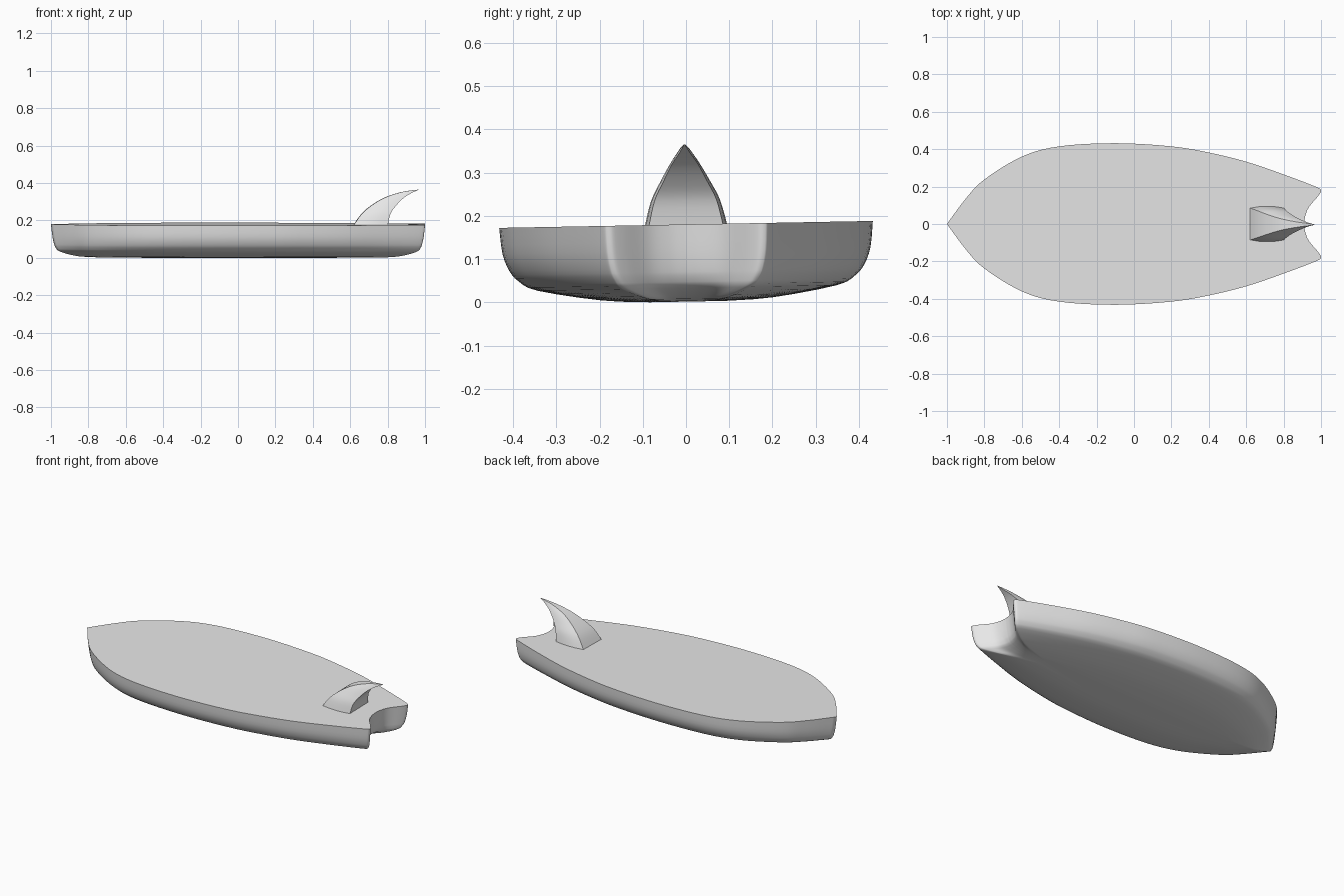
import bpy
from mathutils import Vector

if "Cube" in bpy.data.objects:
    bpy.data.objects.remove(bpy.data.objects["Cube"])

TILT = 0.0186  # the whole board leans slightly to one side

grey = bpy.data.materials.new("light grey")
grey.use_nodes = True
grey.diffuse_color = (0.8, 0.8, 0.8, 1)
grey.node_tree.nodes["Principled BSDF"].inputs["Base Color"].default_value = (0.8, 0.8, 0.8, 1)


def spline(points, steps):
    """Smooth curve passing through every point."""
    p = [Vector(q) for q in points]
    p = [p[0]] + p + [p[-1]]
    out = []
    for a, b, c, d in zip(p, p[1:], p[2:], p[3:]):
        for i in range(steps):
            t = i / steps
            out.append(0.5 * (2 * b + (c - a) * t + (2 * a - 5 * b + 4 * c - d) * t * t
                              + (3 * b - a - 3 * c + d) * t ** 3))
    return out + [p[-1]]


def loft(name, rings, angle):
    """Skin a stack of equal rings, bottom to top, and cap both ends."""
    n = len(rings[0])
    verts = [(x, y - TILT * (z - 0.18), z + TILT * y) for ring in rings for x, y, z in ring]
    faces = [(r * n + i, r * n + (i + 1) % n, (r + 1) * n + (i + 1) % n, (r + 1) * n + i)
             for r in range(len(rings) - 1) for i in range(n)]
    faces.append(tuple(reversed(range(n))))
    faces.append(tuple(range(len(verts) - n, len(verts))))
    mesh = bpy.data.meshes.new(name)
    mesh.from_pydata(verts, [], faces)
    mesh.materials.append(grey)
    obj = bpy.data.objects.new(name, mesh)
    bpy.context.collection.objects.link(obj)
    bpy.ops.object.select_all(action="DESELECT")
    bpy.context.view_layer.objects.active = obj
    obj.select_set(True)
    bpy.ops.object.shade_smooth_by_angle(angle=angle)
    return obj


# Board: half outline from pointed nose to the notch between the tail lobes
half = spline([(-1, 0), (-0.9, 0.135), (-0.8, 0.238), (-0.6, 0.36), (-0.4, 0.415), (-0.1, 0.432),
               (0.2, 0.415), (0.4, 0.382), (0.6, 0.333), (0.8, 0.265), (0.97, 0.2),
               (1, 0.18), (0.985, 0.15), (0.935, 0.09), (0.915, 0.04), (0.91, 0)], 5)
outline = [(x, -y) for x, y in half] + [(x, y) for x, y in reversed(half[1:-1])]

# Rounded hull section as length scale, width scale and height
section = spline([(0.7, 0.2, 0.0016), (0.85, 0.46, 0.008), (0.95, 0.8, 0.033), (0.975, 0.9, 0.055),
                  (0.985, 0.95, 0.08), (0.993, 0.985, 0.12), (1, 1, 0.18)], 3)
loft("board", [[(x * sx, y * sy, z) for x, y in outline] for sx, sy, z in section], 1.4)

# Fin: swept-back blade as leading x, leading z, trailing x, trailing z, half width
blade = spline([(0.615, 0.17, 0.8, 0.17, 0.097), (0.66, 0.235, 0.815, 0.235, 0.08),
                (0.72, 0.285, 0.845, 0.28, 0.056), (0.79, 0.325, 0.885, 0.32, 0.033),
                (0.88, 0.353, 0.925, 0.345, 0.014), (0.965, 0.365, 0.963, 0.363, 0.002)], 4)
rings = []
for x0, z0, x1, z1, w in blade:
    side = []
    for t in (0, 0.25, 0.5, 0.75, 1):
        bulge = 0.9 + 0.4 * t * (1 - t)
        side.append((x0 + (x1 - x0) * t, w * bulge, z0 + (z1 - z0) * t))
    rings.append([(x, -y, z) for x, y, z in side] + side[::-1])
loft("fin", rings, 0.7)
